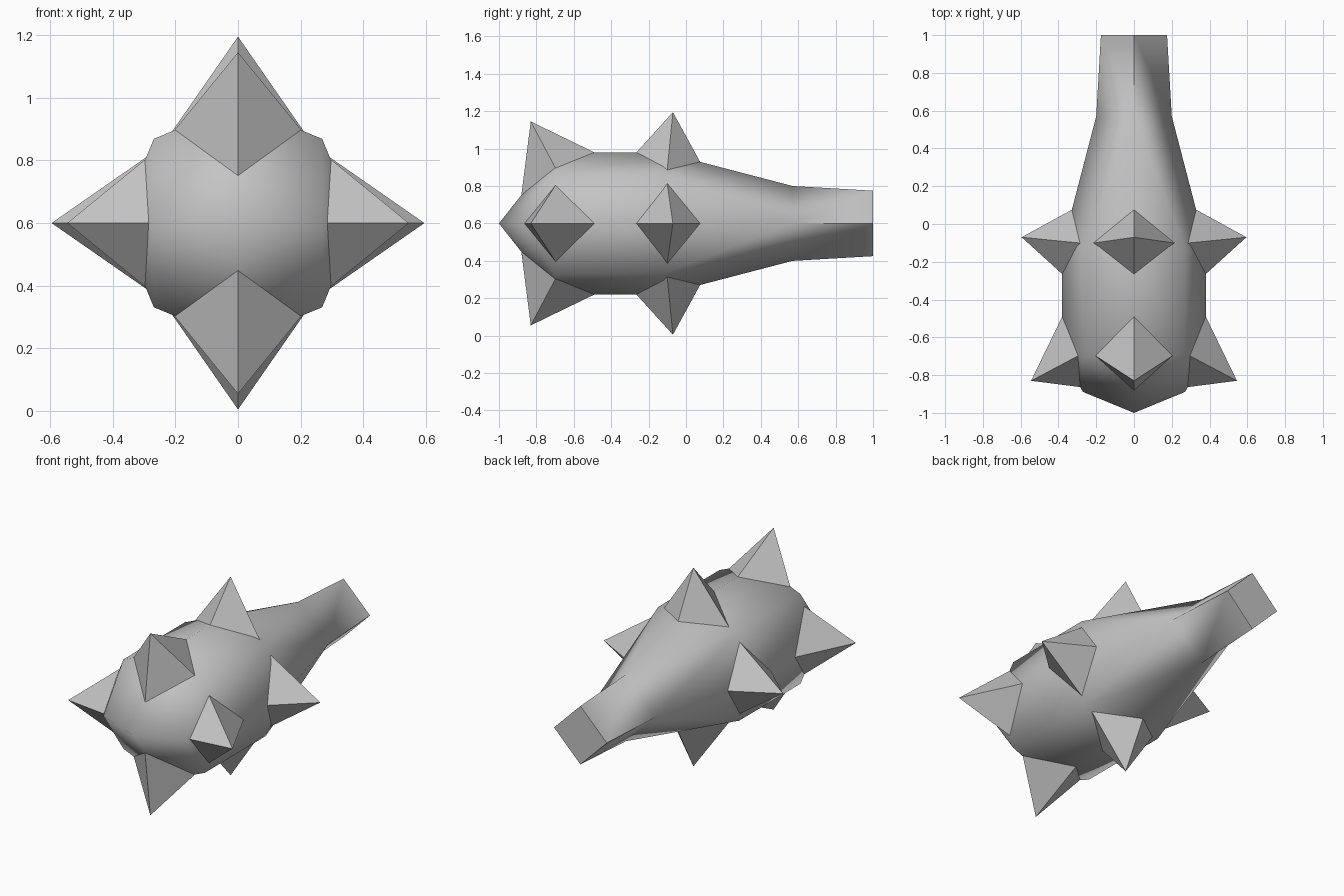
import bpy
import bmesh
from math import cos, sin, pi
from mathutils import Matrix, Vector

cube = bpy.data.objects.get("Cube")
if cube:
    bpy.data.objects.remove(cube, do_unlink=True)

MID = 0.6  # height of the long axis

grey = bpy.data.materials.new("plain_grey")
grey.use_nodes = True
colour = (0.55, 0.55, 0.55, 1)
grey.diffuse_color = colour
grey.node_tree.nodes["Principled BSDF"].inputs["Base Color"].default_value = colour


def make_object(name, bm):
    bmesh.ops.recalc_face_normals(bm, faces=bm.faces)
    mesh = bpy.data.meshes.new(name)
    bm.to_mesh(mesh)
    bm.free()
    mesh.materials.append(grey)
    obj = bpy.data.objects.new(name, mesh)
    obj.location.z = MID
    bpy.context.collection.objects.link(obj)
    return obj


def ring(bm, y, radius, count):
    return [bm.verts.new((radius * cos(2 * pi * i / count), y,
                          radius * sin(2 * pi * i / count))) for i in range(count)]


# Body: eight-sided barrel narrowing to a four-sided tail
bm = bmesh.new()
front = ring(bm, -0.70, 0.38, 8)
waist = ring(bm, -0.12, 0.38, 8)
neck = ring(bm, 0.57, 0.20, 4)
tail = ring(bm, 1.0, 0.175, 4)

for i in range(8):
    j = (i + 1) % 8
    bm.faces.new((front[i], front[j], waist[j], waist[i]))
for i in range(4):
    j = (i + 1) % 4
    a, b, c = waist[2 * i], waist[2 * i + 1], waist[(2 * i + 2) % 8]
    bm.faces.new((a, b, neck[i]))
    bm.faces.new((b, neck[j], neck[i]))
    bm.faces.new((b, c, neck[j]))
    bm.faces.new((neck[i], neck[j], tail[j], tail[i]))
tail_cap = bm.faces.new(tail)

# Nose: a point with a cheek vertex on either side
nose = bm.verts.new((0, -1, 0))
for side, s in ((0, 1), (4, -1)):
    cheek = bm.verts.new((0.27 * s, -0.889, 0))
    top = 2
    bottom = 6
    for corner, pole in ((side + s, top), ((side - s) % 8, bottom)):
        bm.faces.new((cheek, front[side], front[corner]))
        bm.faces.new((nose, cheek, front[corner]))
        bm.faces.new((nose, front[corner], front[pole]))

for f in bm.faces:
    f.smooth = f is not tail_cap
for e in bm.edges:
    e.smooth = not all(v.co.y > 0.5 for v in e.verts) or all(v in neck for v in e.verts)
make_object("body", bm)


# Spikes: skewed pyramids sunk a little into the body
def make_spike(name, tip, feet, angle):
    bm = bmesh.new()
    apex = Vector(tip)
    tip_vert = bm.verts.new(apex)
    base = [bm.verts.new(apex + (Vector(p) - apex) * 1.15) for p in feet]
    for i in range(4):
        bm.faces.new((tip_vert, base[i], base[(i + 1) % 4]))
    bm.faces.new(base)
    bmesh.ops.transform(bm, matrix=Matrix.Rotation(angle, 4, 'Y'), verts=bm.verts)
    make_object(name, bm)


rows = {
    "front": ((0, -0.83, 0.545),
              ((0, -0.88, 0.155), (0.2, -0.7, 0.3), (0, -0.49, 0.38), (-0.2, -0.7, 0.3))),
    "middle": ((0, -0.07, 0.595),
               ((0, -0.265, 0.38), (0.21, -0.1, 0.293), (0, 0.075, 0.33), (-0.21, -0.1, 0.293))),
}
for row, (tip, feet) in rows.items():
    for k, side in enumerate(("top", "left", "bottom", "right")):
        make_spike(f"{row}_spike_{side}", tip, feet, k * pi / 2)
